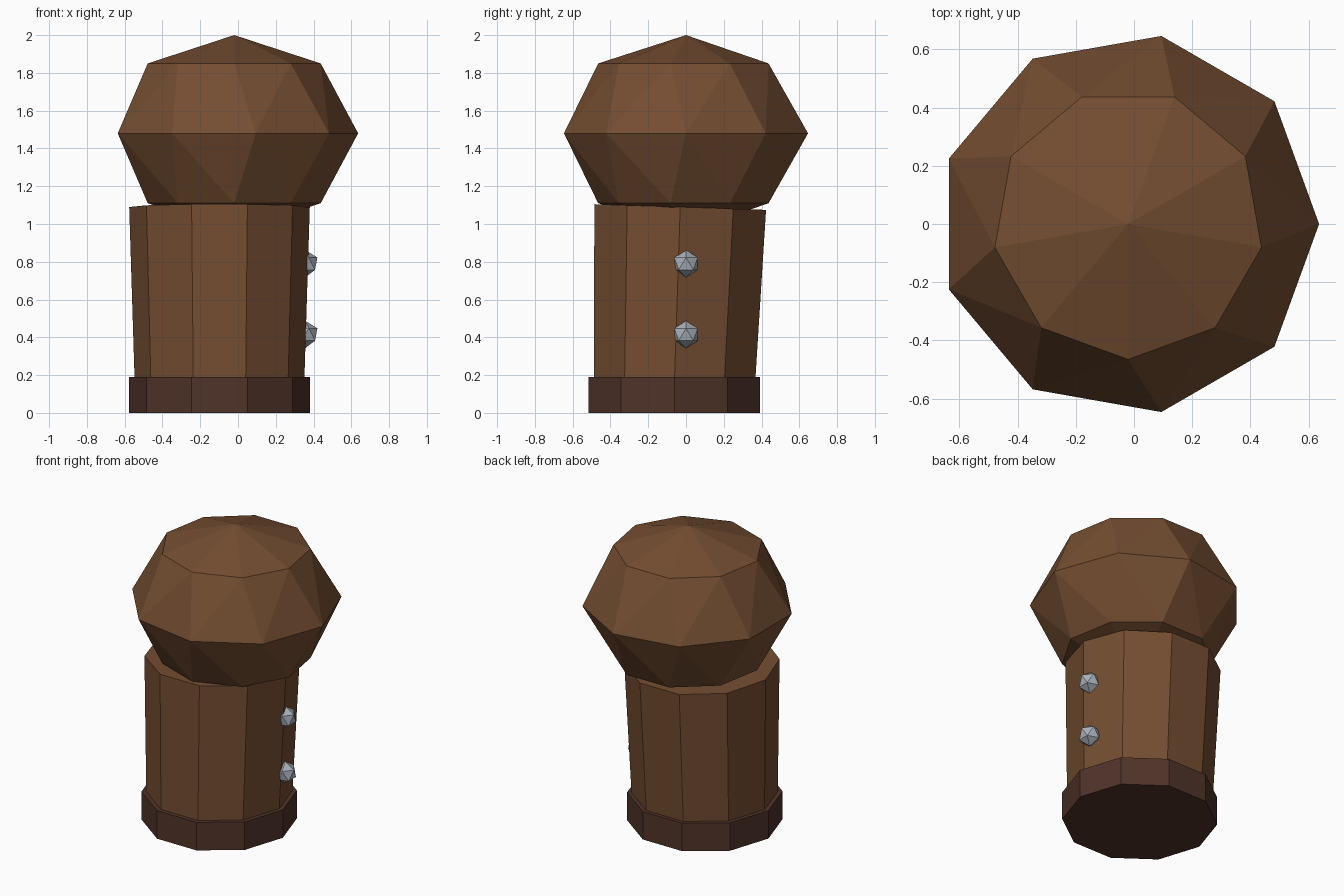
import bpy
import bmesh
import math

cube = bpy.data.objects.get("Cube")
if cube:
    bpy.data.objects.remove(cube, do_unlink=True)


def material(name, rgb):
    mat = bpy.data.materials.new(name)
    mat.use_nodes = True
    colour = (*rgb, 1.0)
    mat.diffuse_color = colour
    mat.node_tree.nodes["Principled BSDF"].inputs["Base Color"].default_value = colour
    return mat


wood = material("brown wood", (0.175, 0.075, 0.031))
dark_wood = material("dark brown wood", (0.079, 0.033, 0.022))
steel = material("grey steel", (0.40, 0.44, 0.49))


def finish(name, mat):
    obj = bpy.context.object
    obj.name = obj.data.name = name
    obj.data.materials.append(mat)


def ten_sided(name, mat, low_radius, top_radius, height, centre, lean=0.0):
    # Quarter turn puts a corner on +x; lean tips the top towards the back
    bpy.ops.mesh.primitive_cone_add(
        vertices=10, radius1=low_radius, radius2=top_radius, depth=height,
        location=centre, rotation=(0, lean, math.pi / 2))
    finish(name, mat)


# Plinth and the slightly leaning, flaring post
ten_sided("base", dark_wood, 0.478, 0.478, 0.19, (-0.098, -0.062, 0.095))
ten_sided("post", wood, 0.447, 0.478, 0.99, (-0.098, -0.047, 0.595), 0.033)

# Faceted head: nine-sided rings, the widest one twisted, closed by two points
bm = bmesh.new()
for z, radius, twist in ((-0.37, 0.465, 30), (0, 0.656, 0), (0.37, 0.465, 30)):
    for i in range(9):
        a = math.radians(twist + 40 * i)
        bm.verts.new((radius * math.cos(a), radius * math.sin(a), z))
for z in (-0.52, 0.52):
    bm.verts.new((0, 0, z))
bmesh.ops.convex_hull(bm, input=bm.verts[:])
bmesh.ops.recalc_face_normals(bm, faces=bm.faces[:])
mesh = bpy.data.meshes.new("head")
bm.to_mesh(mesh)
bm.free()
mesh.materials.append(wood)
head = bpy.data.objects.new("head", mesh)
head.location = (-0.02, 0, 1.48)
bpy.context.collection.objects.link(head)

# Faceted studs on the left side
for name, z in (("lower_stud", 0.415), ("upper_stud", 0.79)):
    bpy.ops.mesh.primitive_ico_sphere_add(
        subdivisions=1, radius=0.073, location=(0.355, 0, z))
    finish(name, steel)
